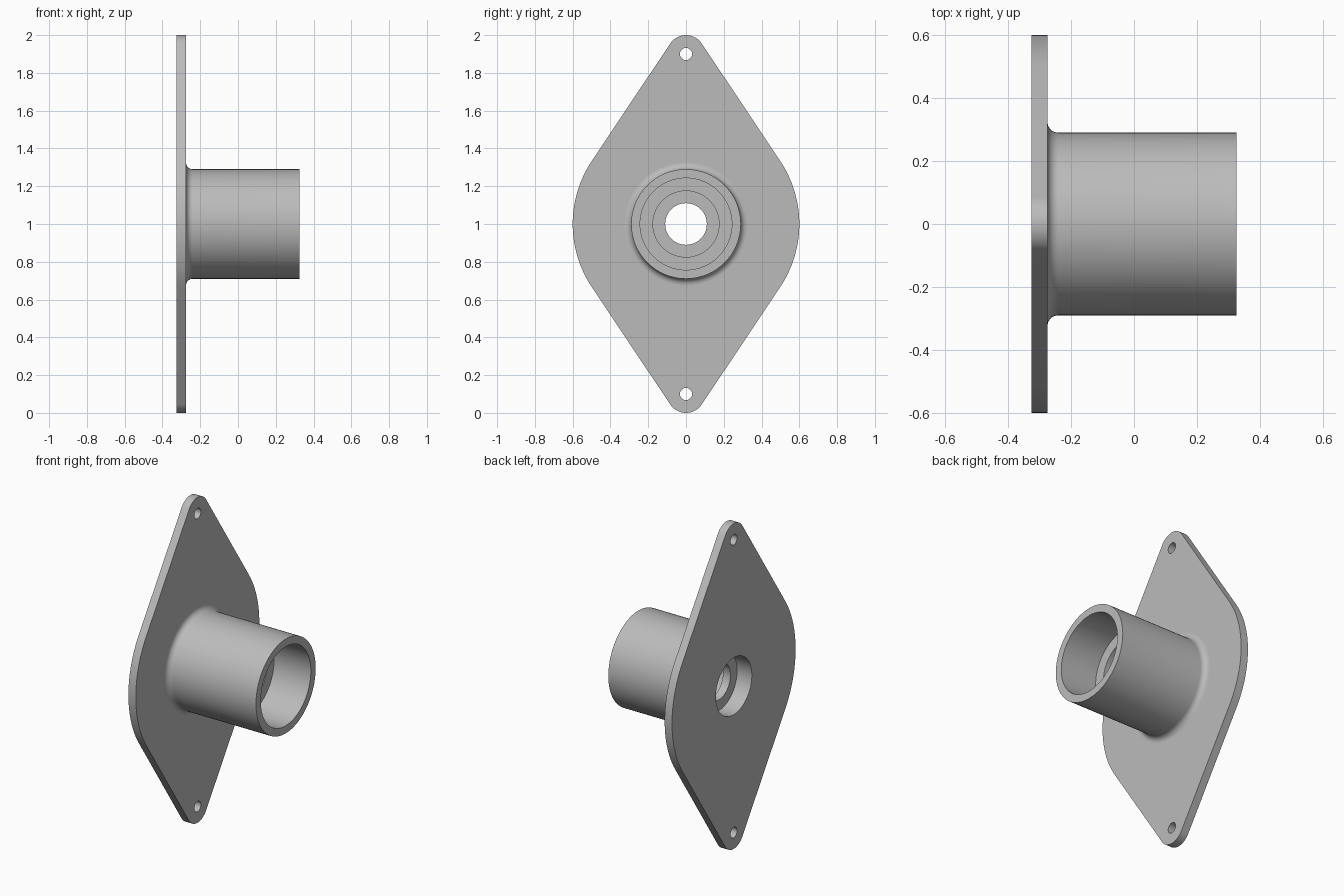
import bpy, bmesh
from math import sin, cos, acos, pi, radians
from mathutils import Matrix, Vector

cube = bpy.data.objects.get("Cube")
if cube:
    bpy.data.objects.remove(cube)

SEGMENTS = 96
CENTRE_Z = 1.0
BACK_X, FACE_X, END_X = -0.325, -0.275, 0.325
BORE_R = 0.175

grey = bpy.data.materials.new("plain_grey")
grey.use_nodes = True
colour = (0.5, 0.5, 0.5, 1)
grey.diffuse_color = colour
grey.node_tree.nodes["Principled BSDF"].inputs["Base Color"].default_value = colour


def finish(bm, name):
    bmesh.ops.recalc_face_normals(bm, faces=bm.faces)
    mesh = bpy.data.meshes.new(name)
    bm.to_mesh(mesh)
    bm.free()
    mesh.materials.append(grey)
    obj = bpy.data.objects.new(name, mesh)
    bpy.context.collection.objects.link(obj)
    bpy.ops.object.select_all(action="DESELECT")
    obj.select_set(True)
    bpy.context.view_layer.objects.active = obj
    bpy.ops.object.shade_smooth_by_angle(angle=radians(30))
    return obj


def arc(cy, cz, r, start, end, steps):
    """Points on an arc in the plate's plane, as (y, z)."""
    angles = [start + (end - start) * i / steps for i in range(steps + 1)]
    return [(cy + r * cos(a), cz + r * sin(a)) for a in angles]


def circle(cz, r, steps):
    return arc(0, cz, r, 0, 2 * pi, steps)[:-1]


# Flange plate: a large disc and two small tip discs joined by tangents
side_r, tip_r, tip_z = 0.6, 0.1, 0.9
t = pi / 2 - acos((side_r - tip_r) / tip_z)
outline = (arc(0, CENTRE_Z, side_r, -t, t, 32)
           + arc(0, CENTRE_Z + tip_z, tip_r, t, pi - t, 24)
           + arc(0, CENTRE_Z, side_r, pi - t, pi + t, 32)
           + arc(0, CENTRE_Z - tip_z, tip_r, pi + t, 2 * pi - t, 24))
loops = [outline, circle(CENTRE_Z, BORE_R, SEGMENTS)]
loops += [circle(CENTRE_Z + s * tip_z, 0.032, 32) for s in (-1, 1)]

bm = bmesh.new()
for loop in loops:
    verts = [bm.verts.new((BACK_X, y, z)) for y, z in loop]
    for a, b in zip(verts, verts[1:] + verts[:1]):
        bm.edges.new((a, b))
bmesh.ops.triangle_fill(bm, use_beauty=True, edges=bm.edges[:],
                        normal=Vector((-1, 0, 0)))
extruded = bmesh.ops.extrude_face_region(bm, geom=bm.faces[:], use_keep_orig=True)
moved = [g for g in extruded["geom"] if isinstance(g, bmesh.types.BMVert)]
bmesh.ops.translate(bm, verts=moved, vec=(FACE_X - BACK_X, 0, 0))
finish(bm, "flange_plate")

# Hub: stepped bore with an inner lip, outer sleeve and root fillet, as (x, radius)
sleeve_r, fillet = 0.29, 0.035
profile = [(FACE_X, BORE_R), (-0.225, BORE_R), (-0.225, 0.11), (-0.175, 0.11),
           (-0.175, BORE_R), (0.075, BORE_R), (0.075, 0.243),
           (END_X, 0.243), (END_X, sleeve_r)]
for i in range(9):
    a = pi / 2 * i / 8
    profile.append((FACE_X + fillet * (1 - sin(a)),
                    sleeve_r + fillet * (1 - cos(a))))

bm = bmesh.new()
verts = [bm.verts.new((x, r, CENTRE_Z)) for x, r in profile]
edges = [bm.edges.new(pair) for pair in zip(verts, verts[1:])]
bmesh.ops.spin(bm, geom=verts + edges, cent=(0, 0, CENTRE_Z), axis=(1, 0, 0),
               angle=2 * pi, steps=SEGMENTS, use_merge=True)
bmesh.ops.remove_doubles(bm, verts=bm.verts, dist=0.0001)
finish(bm, "hub_sleeve")
